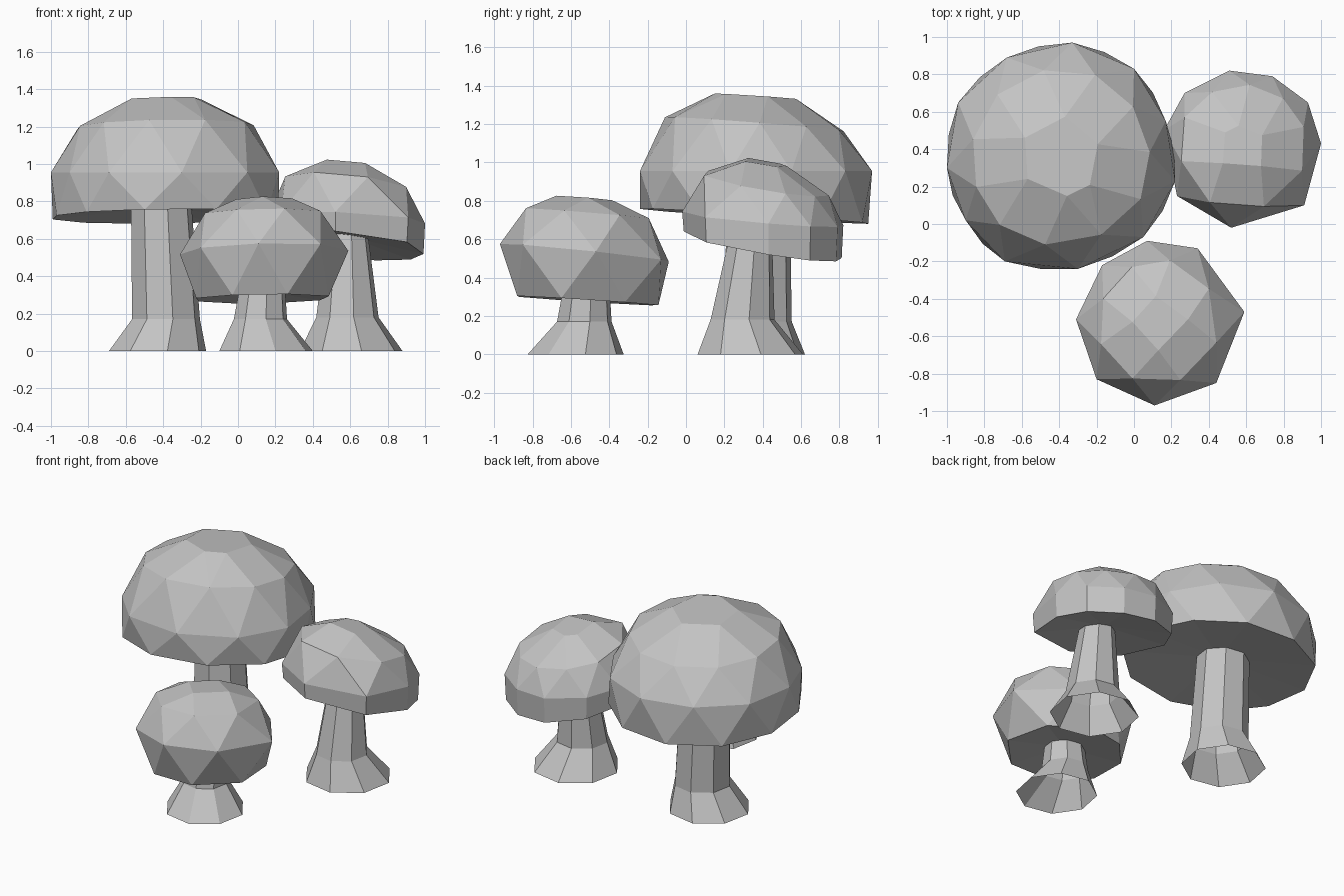
import bpy
import bmesh
from math import cos, sin, tau
from mathutils import Vector

default_cube = bpy.data.objects.get("Cube")
if default_cube:
    bpy.data.objects.remove(default_cube, do_unlink=True)

# One plain grey for every part
grey = bpy.data.materials.new("plain_grey")
grey.use_nodes = True
colour = (0.55, 0.55, 0.55, 1)
grey.diffuse_color = colour
grey.node_tree.nodes["Principled BSDF"].inputs["Base Color"].default_value = colour


def finish(bm, name):
    bmesh.ops.recalc_face_normals(bm, faces=bm.faces[:])
    mesh = bpy.data.meshes.new(name)
    bm.to_mesh(mesh)
    bm.free()
    mesh.materials.append(grey)
    bpy.context.collection.objects.link(bpy.data.objects.new(name, mesh))


def cap(name, outline, centre, slope, recess, levels):
    """Faceted dome: scaled copies of the outline, staggered and wrapped in a hull.
    Each level is (scale, height, tilt, staggered, point step)."""
    bm = bmesh.new()
    centre, slope = Vector(centre), Vector(slope)
    points = [Vector(p) for p in outline]
    between = [(p + q) / 2 for p, q in zip(points, points[1:] + points[:1])]
    for scale, height, tilt, staggered, step in levels:
        for p in (between if staggered else points)[::step]:
            offset = (p - centre) * scale
            flat = centre + offset
            bm.verts.new((flat.x, flat.y, height + tilt * offset.dot(slope)))
    hull = bmesh.ops.convex_hull(bm, input=bm.verts[:])
    spare = [v for v in hull["geom_interior"] if isinstance(v, bmesh.types.BMVert)]
    bmesh.ops.delete(bm, geom=spare, context='VERTS')
    bmesh.ops.dissolve_limit(bm, angle_limit=0.05, verts=bm.verts[:], edges=bm.edges[:])
    # Shallow hollow underneath
    underside = min(bm.faces, key=lambda f: f.calc_center_median().z)
    for v in bmesh.ops.poke(bm, faces=[underside])["verts"]:
        v.co.z += recess
    finish(bm, name)


def stem(name, rings, sides=8, turn=0.2):
    """Hollow flared stalk, open at both ends, through rings of (x, y, radius, height)."""
    bm = bmesh.new()
    loops = []
    for x, y, radius, height in rings:
        angles = [turn + tau * i / sides for i in range(sides)]
        loops.append([bm.verts.new((x + radius * cos(a), y + radius * sin(a), height))
                      for a in angles])
    for low, high in zip(loops, loops[1:]):
        for i in range(sides):
            j = (i + 1) % sides
            bm.faces.new((low[i], low[j], high[j], high[i]))
    finish(bm, name)


# Large mushroom
cap("large_cap",
    [(-0.3, -0.24), (-0.69, -0.2), (-0.9, 0.02), (-1, 0.3), (-0.94, 0.65),
     (-0.68, 0.89), (-0.33, 0.97), (0, 0.83), (0.17, 0.55), (0.22, 0.23), (0.05, -0.07)],
    (-0.39, 0.36), (0.015, -0.065), 0.05,
    [(1.035, 0.72, 1, True, 1), (1, 0.955, 0, False, 1),
     (0.81, 1.2, 1.2, True, 1), (0.35, 1.345, 1, False, 2)])
stem("large_stem",
     [(-0.43, 0.36, 0.265, 0), (-0.385, 0.37, 0.185, 0.17), (-0.41, 0.38, 0.165, 0.78)])

# Medium mushroom, its cap leaning back and outward
cap("medium_cap",
    [(0.51, 0.82), (0.74, 0.79), (0.93, 0.65), (1, 0.43), (0.91, 0.1),
     (0.52, -0.02), (0.23, 0.15), (0.16, 0.5), (0.27, 0.7)],
    (0.58, 0.4), (-0.1, -0.17), 0.05,
    [(0.98, 0.565, 1, False, 1), (1, 0.705, 0.5, False, 1),
     (0.85, 0.89, 1, True, 1), (0.3, 1.0, 1, False, 2)])
stem("medium_stem",
     [(0.605, 0.335, 0.28, 0), (0.585, 0.295, 0.17, 0.18), (0.585, 0.34, 0.11, 0.64)])

# Small mushroom at the front
cap("small_cap",
    [(-0.31, -0.51), (-0.2, -0.83), (0.11, -0.97), (0.44, -0.85),
     (0.59, -0.47), (0.34, -0.13), (0.07, -0.09), (-0.17, -0.22)],
    (0.14, -0.53), (0.02, -0.08), 0.04,
    [(0.92, 0.28, 0.8, True, 1), (1, 0.53, 1.3, False, 1),
     (0.8, 0.735, 1, True, 1), (0.33, 0.815, 1, False, 2)])
stem("small_stem",
     [(0.15, -0.575, 0.255, 0), (0.12, -0.53, 0.145, 0.17), (0.13, -0.52, 0.125, 0.33)])
